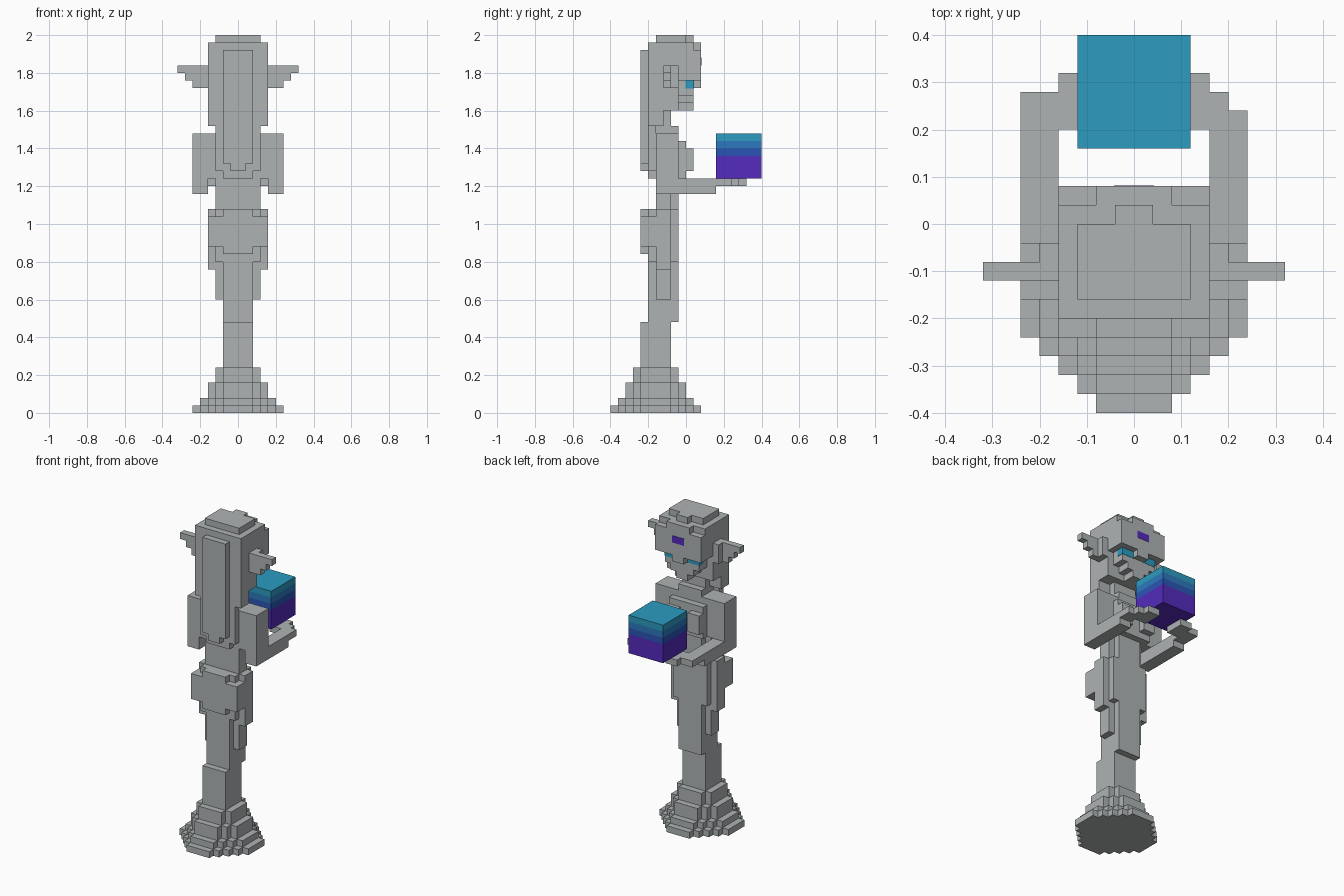
import bpy
import bmesh
from mathutils import Matrix, Vector

if "Cube" in bpy.data.objects:
    bpy.data.objects.remove(bpy.data.objects["Cube"])

U = 0.04  # one block


def material(name, rgb):
    m = bpy.data.materials.new(name)
    m.use_nodes = True
    m.diffuse_color = (*rgb, 1)
    m.node_tree.nodes["Principled BSDF"].inputs["Base Color"].default_value = (*rgb, 1)
    return m


stone = material("grey stone", (0.42, 0.45, 0.456))
teal = material("teal", (0.025, 0.33, 0.53))
blue = material("mid blue", (0.024, 0.19, 0.51))
deep = material("deep blue", (0.023, 0.09, 0.46))
purple = material("purple", (0.09, 0.024, 0.51))


def part(name, boxes, mat=stone, grow=0.0):
    """Join blocks given as x, y and z ranges, in block units."""
    bm = bmesh.new()
    for xr, yr, zr in boxes:
        lo = Vector((xr[0], yr[0], zr[0])) * U
        hi = Vector((xr[1], yr[1], zr[1])) * U
        size = hi - lo + Vector((grow, grow, grow)) * 2
        bmesh.ops.create_cube(bm, size=1, matrix=Matrix.Translation((lo + hi) / 2) @ Matrix.Diagonal((*size, 1)))
    mesh = bpy.data.meshes.new(name)
    bm.to_mesh(mesh)
    bm.free()
    mesh.materials.append(mat)
    ob = bpy.data.objects.new(name, mesh)
    bpy.context.collection.objects.link(ob)
    return ob


def wide(h, y, z):
    """Block centred on x = 0 with half width h."""
    return ((-h, h), y, z)


def both(x, y, z):
    """Block and its mirror image."""
    return [(x, y, z), ((-x[1], -x[0]), y, z)]


# Stepped octagonal base
for i, (r, z) in enumerate([(6, (0, 1)), (5, (1, 2)), (4, (2, 4)), (3, (4, 6))]):
    part(f"base_step_{i + 1}", [wide(r + 2 - k, (-4 - k, -4 + k), z) for k in range(2, r + 1)])

# Legs, hips and waist
part("lower_legs", [wide(2, (-6, -2), (6, 12))])
part("upper_legs", [wide(2, (-5, -1), (12, 20)), wide(3, (-4, -2), (15, 20))])
part("hips", [wide(3, (-5, -1), (20, 27)), wide(4, (-4, -2), (19, 27))])
part("rear_hips", [wide(4, (-6, -4), (22, 26)), wide(2, (-6, -5), (21, 27))])
part("waist", [wide(2, (-4, -1), (27, 31)), wide(3, (-4, -2), (27, 31))])

# Chest and neck
part("chest", [wide(4, (-4, -1), (31, 37)), wide(3, (-1, 0), (31, 36)), wide(2, (-4, -1), (37, 38))])
part("bust", both((1, 3), (0, 1), (32, 35)))
part("neck", [wide(2, (-4, -2), (37, 41))])

# Arms reaching forward with open hands
part("upper_arms", both((4, 6), (-4, -1), (29, 37)))
part("forearms", both((4, 6), (-1, 4), (29, 31)))
part("left_hand", [((4, 5), (4, 7), (30, 31)), ((5, 6), (4, 6), (30, 31)), ((2, 4), (5, 8), (30, 31))])
part("right_hand", [((-6, -4), (4, 7), (30, 31)), ((-4, -2), (5, 8), (30, 31))])

# Head and face
part("head", [wide(4, (-5, 1), (44, 49)), wide(3, (-4, 1), (42, 44))])
part("jaw", [wide(2, (-3, 1), (41, 42)), wide(1, (-2, 1), (40, 41))])
part("forehead", [wide(4, (1, 2), (44, 48)), wide(2, (1, 2), (48, 49))])
part("nose", [wide(1, (1, 2), (43, 44))])
part("crown", [wide(3, (-4, 0), (49, 50)), wide(1, (0, 1), (49, 50))])
part("eyes", both((1, 3), (0, 1), (43, 44)), teal, 0.002)
part("forehead_gem", [wide(1, (1.9, 2), (46, 47))], purple, 0.002)

# Pointed ears, stepping down towards the head
part("ears", both((4, 8), (-3, -2), (45, 46)) + both((4, 7), (-3, -2), (44, 45))
     + both((4, 6), (-3, -2), (43, 44)) + both((4, 5), (-2, -1), (43, 46)))

# Long hair
part("side_hair", [wide(4, (-5, -3), (38, 49)), wide(4, (-3, -1), (40, 49))])
part("back_hair", [wide(3, (-5, -4), (32, 38)), wide(2, (-5, -4), (31, 32))])
part("hair_lock", [wide(2, (-6, -5), (33, 48)), wide(1, (-6, -5), (32, 33))])

# Held block in colour bands
for name, z, mat in [("top", (36, 37), teal), ("upper", (35, 36), blue),
                     ("middle", (34, 35), deep), ("lower", (31, 34), purple)]:
    part(f"held_block_{name}", [wide(3, (4, 10), z)], mat)
